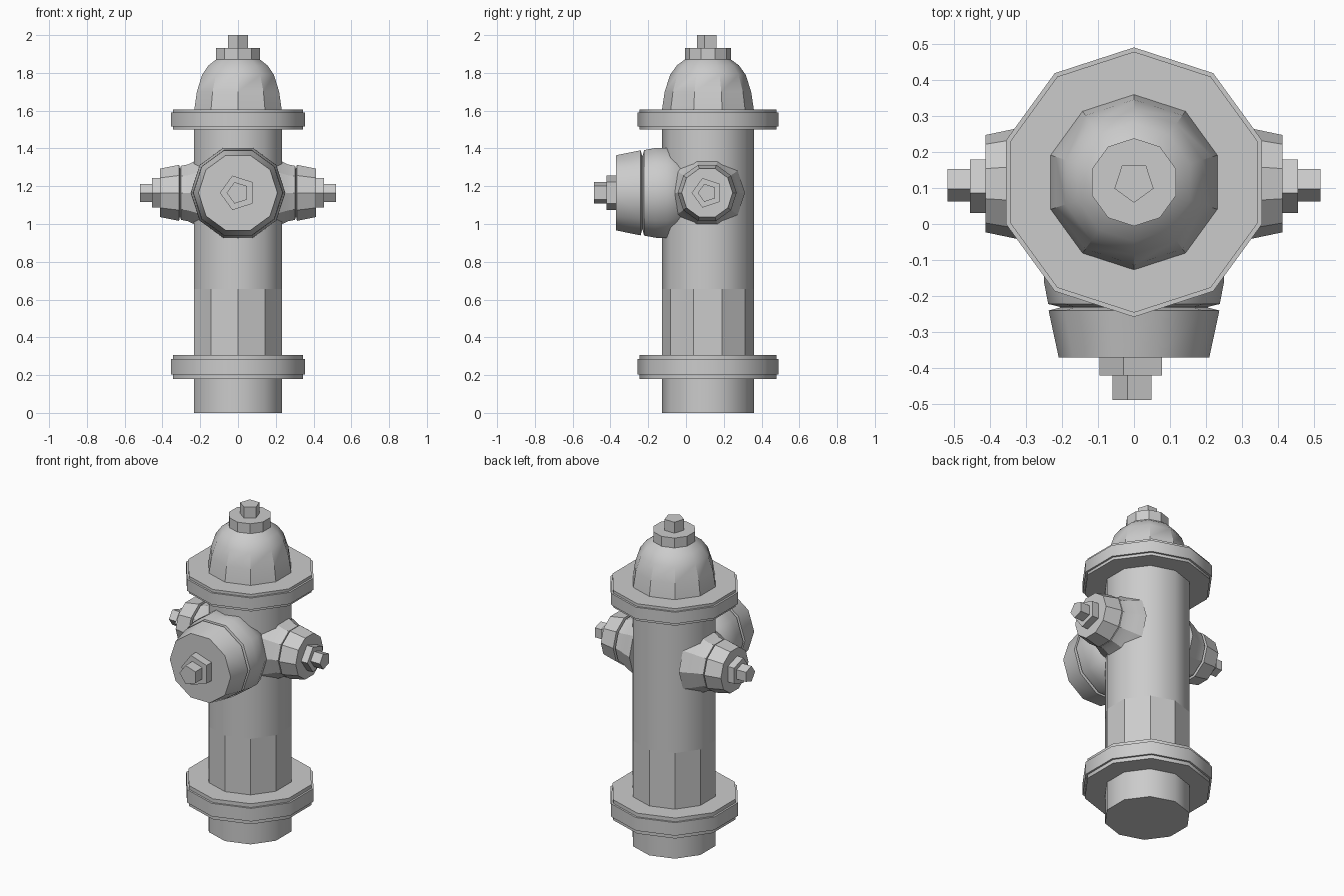
import bpy, bmesh, math

if "Cube" in bpy.data.objects:
    bpy.data.objects.remove(bpy.data.objects["Cube"])

grey = bpy.data.materials.new("light_grey")
grey.use_nodes = True
COLOUR = (0.6, 0.6, 0.6, 1)
grey.diffuse_color = COLOUR
grey.node_tree.nodes["Principled BSDF"].inputs["Base Color"].default_value = COLOUR

AXIS_Y = 0.116   # barrel centre
OUTLET_Z = 1.165  # height of all outlets


# Mappings from (cross-section a, b, distance t) to space
def upright(a, b, t):
    return (a, AXIS_Y + b, t)


def forward(a, b, t):
    return (a, -t, OUTLET_Z + b)


def sideways(sign):
    return lambda a, b, t: (sign * t, AXIS_Y - 0.004 + a, OUTLET_Z + b)


def lathe(name, profile, place, sides=10, phase=0.0, smooth=None):
    """Turned solid with flat ends; profile is a list of (radius, distance)."""
    bm = bmesh.new()
    rings = []
    for r, t in profile:
        angles = [phase + math.tau * i / sides for i in range(sides)]
        rings.append([bm.verts.new(place(r * math.cos(a), r * math.sin(a), t)) for a in angles])
    for low, high in zip(rings, rings[1:]):
        for i in range(sides):
            j = (i + 1) % sides
            bm.faces.new((low[i], low[j], high[j], high[i]))
    bm.faces.new(rings[0])
    bm.faces.new(rings[-1])
    bmesh.ops.recalc_face_normals(bm, faces=bm.faces[:])
    mesh = bpy.data.meshes.new(name)
    bm.to_mesh(mesh)
    bm.free()
    mesh.materials.append(grey)
    obj = bpy.data.objects.new(name, mesh)
    bpy.context.collection.objects.link(obj)
    if smooth:
        bpy.ops.object.select_all(action='DESELECT')
        obj.select_set(True)
        bpy.context.view_layer.objects.active = obj
        bpy.ops.object.shade_smooth_by_angle(angle=math.radians(smooth))
    return obj


UP = math.pi / 2

# Barrel: smooth foot, faceted lower part, smooth upper part
lathe("foot", [(0.244, 0), (0.244, 0.2)], upright, phase=UP, smooth=40)
lathe("lower_barrel", [(0.244, 0.2), (0.244, 0.655)], upright, phase=UP)
lathe("upper_barrel", [(0.244, 0.655), (0.244, 1.55)], upright, phase=UP, smooth=40)

# Stepped flanges
for name, z0, z1, step in (("lower_flange", 0.18, 0.307, 0.023), ("upper_flange", 1.5, 1.606, 0.017)):
    lathe(name, [(0.362, z0), (0.362, z0 + step), (0.374, z0 + step),
                 (0.374, z1 - step), (0.362, z1 - step), (0.362, z1)], upright, phase=UP, smooth=40)

# Bonnet and top nut
lathe("bonnet", [(0.244, 1.6), (0.229, 1.7), (0.2, 1.79), (0.164, 1.84), (0.12, 1.872)],
      upright, phase=UP, smooth=32)
lathe("bonnet_collar", [(0.122, 1.865), (0.122, 1.932)], upright, phase=UP)
lathe("top_nut", [(0.057, 1.93), (0.057, 2.0)], upright, sides=5, phase=-UP)

# Large front outlet
lathe("front_outlet", [(0.19, -0.02), (0.235, 0.05), (0.251, 0.1), (0.25, 0.16), (0.238, 0.222),
                       (0.205, 0.23), (0.205, 0.25)], forward, smooth=40)
lathe("front_cap", [(0.205, 0.232), (0.237, 0.24), (0.209, 0.37)], forward, smooth=40)
lathe("front_cap_base", [(0.096, 0.365), (0.096, 0.42)], forward, sides=5, phase=math.pi)
lathe("front_nut", [(0.06, 0.415), (0.06, 0.488)], forward, sides=5, phase=math.pi)

# Small side outlets
for side, sign in (("left", 1), ("right", -1)):
    place = sideways(sign)
    lathe(side + "_outlet", [(0.2, 0.17), (0.178, 0.225), (0.158, 0.265), (0.15, 0.302),
                             (0.135, 0.306), (0.135, 0.32)], place, smooth=32)
    lathe(side + "_cap", [(0.135, 0.308), (0.156, 0.312), (0.135, 0.412)], place)
    lathe(side + "_cap_base", [(0.082, 0.405), (0.082, 0.455)], place, sides=5, phase=math.pi)
    lathe(side + "_nut", [(0.05, 0.45), (0.05, 0.518)], place, sides=5, phase=math.pi)
